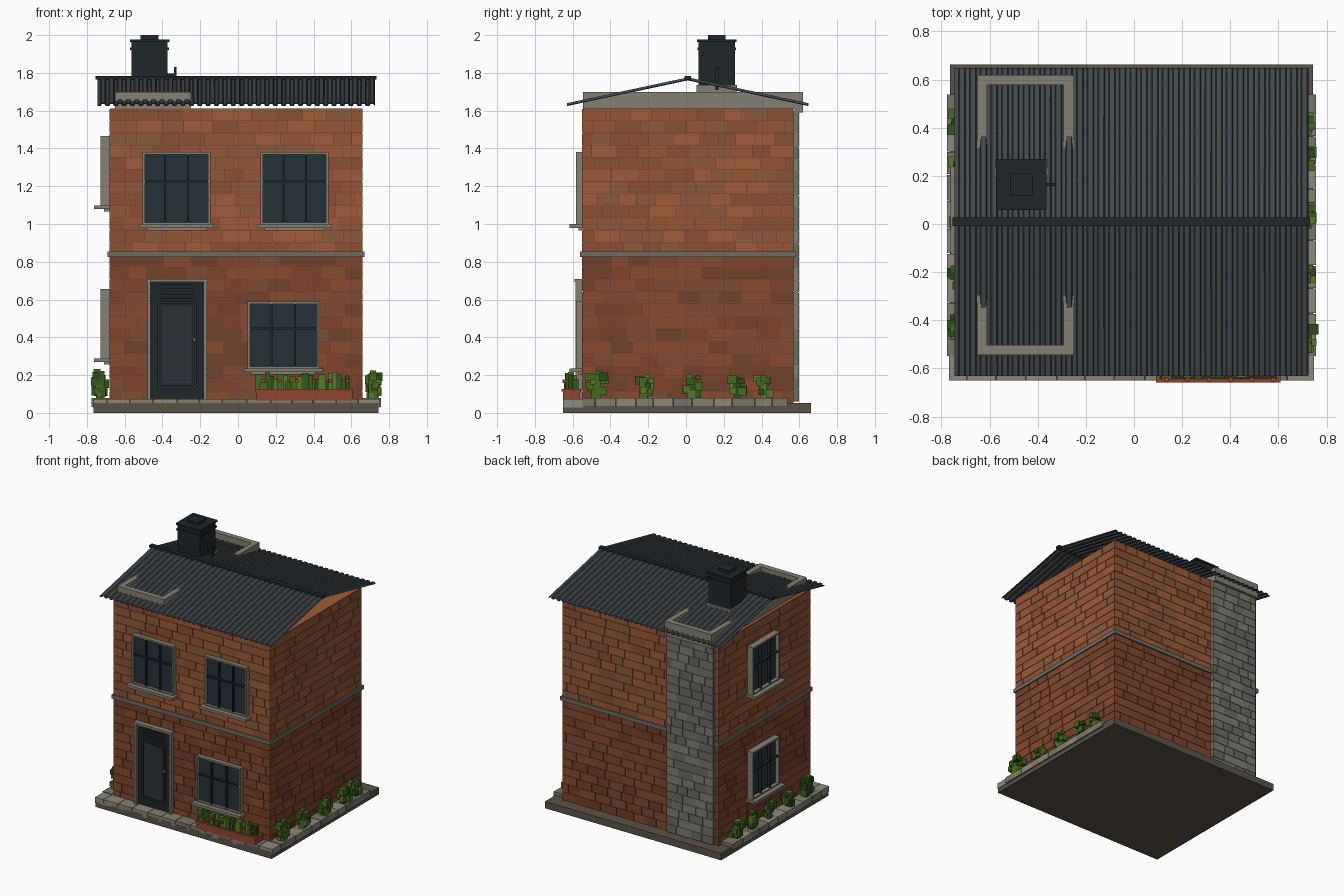
import bpy, bmesh, random
from mathutils import Vector

if "Cube" in bpy.data.objects:
    bpy.data.objects.remove(bpy.data.objects["Cube"])
random.seed(4)
R = random.uniform


def mat(name, hexcol):
    m = bpy.data.materials.new(name)
    c = [int(hexcol[i:i + 2], 16) / 255 for i in (0, 2, 4)]
    m.diffuse_color = [((v + 0.055) / 1.055) ** 2.4 for v in c] + [1]
    m.use_nodes = True
    m.node_tree.nodes["Principled BSDF"].inputs["Base Color"].default_value = m.diffuse_color
    return m


def shades(name, cols):
    return [mat(f"{name}_{i}", c) for i, c in enumerate(cols.split())]


LOW = shades("lower_brick", "74402b 7e442b 884a2e 804a33")
UP = shades("upper_brick", "8c5033 965636 a05c3a 8e5a3c")
STONE = shades("stone", "84806f 8d897b 77746a")
GREY = shades("grey_block", "73746c 7d7e76 696b64")
LEAF = shades("leaf", "35591c 446b1e 567a26 2b4a18")
MORTAR = [mat("mortar", "6b4433")]
TRIM = [mat("trim", "858073")]
BAND = [mat("band", "6f6d66")]
GLASS = [mat("glass", "25323a")]
DARK = [mat("dark_metal", "20262a")]
DOOR = [mat("door_paint", "2b3236")]
ROOF = [mat("roof_sheet", "43494d")]
SLAB = [mat("slab", "5a5246")]
POT = [mat("planter", "91452f")]
SOIL = [mat("soil", "3a2a1e")]
RED = [mat("flower", "b03a26")]


def boxes(name, items, mats):
    """One object from boxes (x0,x1,y0,y1,z0,z1); shades picked at random."""
    bm = bmesh.new()
    for x0, x1, y0, y1, z0, z1 in items:
        v = [bm.verts.new((x, y, z)) for x in (x0, x1) for y in (y0, y1) for z in (z0, z1)]
        k = random.randrange(len(mats))
        for f in ((0, 1, 3, 2), (4, 6, 7, 5), (0, 4, 5, 1), (2, 3, 7, 6), (0, 2, 6, 4), (1, 5, 7, 3)):
            bm.faces.new([v[i] for i in f]).material_index = k
    return finish(name, bm, mats)


def finish(name, bm, mats):
    bmesh.ops.recalc_face_normals(bm, faces=bm.faces)
    me = bpy.data.meshes.new(name)
    bm.to_mesh(me)
    bm.free()
    for m in mats:
        me.materials.append(m)
    ob = bpy.data.objects.new(name, me)
    bpy.context.collection.objects.link(ob)
    return ob


# Wall planes
X0, X1, Y0, Y1, TOP = -0.68, 0.66, -0.55, 0.57, 1.61


def on(side, u0, u1, d0, d1, z0, z1):
    """Box on a wall: u along it, d outwards from it."""
    return {"front": (u0, u1, Y0 - d1, Y0 - d0, z0, z1),
            "back": (u0, u1, Y1 + d0, Y1 + d1, z0, z1),
            "left": (X0 - d1, X0 - d0, u0, u1, z0, z1),
            "right": (X1 + d0, X1 + d1, u0, u1, z0, z1)}[side]


def courses(side, u0, u1, z0, z1, rows, d0, d1, a, b):
    """Running courses of bricks with uneven lengths."""
    out, h, g = [], (z1 - z0) / rows, 0.0015
    for r in range(rows):
        u = u0
        w = R(a * 0.5, b)
        while u < u1:
            e = u + w if u1 - u - w > 0.03 else u1
            out.append(on(side, u + g, e - g, d0, d1, z0 + r * h + g, z0 + r * h + h - g))
            u, w = e, R(a, b)
    return out


# Body and brickwork
boxes("wall_core", [(X0 + .004, X1 - .004, Y0 + .004, Y1 - .004, 0.05, TOP)], MORTAR)
boxes("wall_top", [(X0 + .004, X1 - .004, Y0 + .004, Y1 - .004, TOP - .001, TOP + .001)], UP[2:3])
for s, a, b in (("front", X0, X1), ("back", X0, X1), ("left", Y0, Y1), ("right", Y0, Y1)):
    boxes(s + "_lower_bricks", courses(s, a, b, 0.05, 0.84, 12, -0.01, 0, .09, .16), LOW)
    boxes(s + "_upper_bricks", courses(s, a, b, 0.84, TOP, 12, -0.01, 0, .09, .16), UP)
boxes("belt_course", [(X0 - .01, X1 + .01, Y0 - .01, Y1 + .012, .825, .855)], BAND)

# Ground slab and paving stones
boxes("ground_slab", [(-.765, .743, -.65, .662, 0, .053)], SLAB)
boxes("front_paving", courses("front", -.77, .75, .028, .076, 1, -.005, .1, .1, .13), STONE)
for s in ("left", "right"):
    boxes(s + "_paving", courses(s, -.55, .54, .03, .08, 1, -.005, .096, .09, .12), STONE)

# Stone stack on the back wall
boxes("back_stack", courses("back", -.65, -.25, .06, 1.6, 24, -.01, .028, .08, .13), GREY)
boxes("back_stack_core", [on("back", -.645, -.255, -.01, .024, .06, 1.6)], BAND)


def ring(u0, u1, z0, z1, t, side, d0, d1):
    """Picture frame of four bars on a wall."""
    return [on(side, u0, u0 + t, d0, d1, z0, z1), on(side, u1 - t, u1, d0, d1, z0, z1),
            on(side, u0 + t, u1 - t, d0, d1, z0, z0 + t), on(side, u0 + t, u1 - t, d0, d1, z1 - t, z1)]


def window(name, side, u0, u1, z0, z1, d):
    boxes(name + "_frame", ring(u0, u1, z0, z1, .013, side, -.005, d), TRIM)
    boxes(name + "_sill", [on(side, u0 - .018, u1 + .018, 0, d + .035, z0 - .016, z0 + .004),
                           on(side, u0 + .02, u1 - .02, 0, d * .6, z0 - .03, z0 - .016)], TRIM)
    boxes(name + "_glass", [on(side, u0 + .01, u1 - .01, 0, d * .4, z0 + .01, z1 - .01)], GLASS)
    w, zm = u1 - u0, z0 + (z1 - z0) * .6
    bars = [on(side, u0 + w * k / 3 - .005, u0 + w * k / 3 + .005, .005, d * .95, z0 + .01, z1 - .01) for k in (1, 2)]
    bars.append(on(side, u0 + .008, u1 - .008, .005, d * .9, zm - .005, zm + .005))
    boxes(name + "_bars", bars, DARK)


window("front_upper_left_window", "front", -.505, -.145, .995, 1.38, .033)
window("front_upper_right_window", "front", .12, .48, .995, 1.38, .033)
window("front_lower_window", "front", .05, .43, .232, .59, .033)
window("left_lower_window", "left", -.11, .22, .285, .655, .048)
window("left_upper_window", "left", -.11, .22, 1.095, 1.465, .048)

# Front door with louvres and knob
F = "front"
boxes("door_frame", [on(F, -.48, -.462, 0, .035, .07, .71), on(F, -.183, -.165, 0, .035, .07, .71),
                     on(F, -.485, -.16, 0, .04, .692, .71)], TRIM)
boxes("door_leaf", [on(F, -.462, -.183, 0, .014, .07, .692)], DARK)
boxes("door_panel", ring(-.425, -.22, .13, .59, .012, F, .01, .022) +
      [on(F, -.40, -.245, .01, .02, .155, .565)], DOOR)
boxes("door_louvres", [on(F, -.41, -.235, .01, .026, .605 + i * .022, .614 + i * .022) for i in range(4)], DOOR)
boxes("door_knob", [on(F, -.238, -.222, .01, .034, .38, .396)], TRIM)

# Corrugated roof: trapezoid profile swept down each slope
RX0, RX1, N, AMP = -.745, .722, 33, .011
step = (RX1 - RX0) / N
prof = []
for i in range(N):
    for f, h in ((0, 0), (.4, 0), (.5, AMP), (.9, AMP)):
        prof.append((RX0 + (i + f) * step, h))
prof.append((RX1, 0))
for name, ey in (("front", -.63), ("back", .647)):
    bm = bmesh.new()
    top = [bm.verts.new((x, .01, 1.763 + h)) for x, h in prof]
    bot = [bm.verts.new((x, ey, 1.627 + h)) for x, h in prof]
    for i in range(len(prof) - 1):
        bm.faces.new((top[i], top[i + 1], bot[i + 1], bot[i]))
    ob = finish(name + "_roof_sheet", bm, ROOF)
    sol = ob.modifiers.new("thickness", "SOLIDIFY")
    sol.thickness, sol.offset = .005, 0
boxes("ridge_cap", [(-.755, .732, -.008, .026, 1.764, 1.783)], DARK)

# Parapet frame poking through the roof
PX0, PX1, PY0, PY1, T = -.652, -.25, -.545, .62, .042
boxes("parapet", [(PX0, PX1, PY0, PY0 + T, 1.61, 1.7), (PX0, PX1, PY1 - T, PY1, 1.59, 1.7),
                  (PX0, PX0 + T, PY0 + T, PY1 - T, 1.61, 1.7),
                  (PX1 - T, PX1, PY0 + T, PY1 - T, 1.61, 1.7)], TRIM)

# Chimney, collar, bands, cap and pipe
cx, cy = -.468, .163


def sq(r, z0, z1):
    return (cx - r, cx + r, cy - r, cy + r, z0, z1)


boxes("chimney_shaft", [sq(.096, 1.68, 1.975)], DARK)
boxes("chimney_bands", [sq(.103, 1.922, 1.934), sq(.105, 1.963, 1.977)], DARK)
boxes("chimney_cap", [sq(.047, 1.97, 2.0)], DARK)
boxes("chimney_collar", [sq(.108, 1.66, 1.735)], TRIM)
boxes("chimney_pipe", [(-.38, -.326, .157, .171, 1.783, 1.797), (-.338, -.325, .157, .171, 1.71, 1.83)], DARK)

# Planter with leaves and flowers
px0, px1 = .095, .605
boxes("planter_box", [(px0, px1, -.652, -.562, .065, .118)], POT)
boxes("planter_rim", [(px0 - .003, px1 + .003, -.658, -.646, .112, .126), (px0 - .003, px1 + .003, -.566, -.555, .112, .126),
                      (px0 - .003, px0 + .01, -.65, -.56, .112, .126), (px1 - .01, px1 + .003, -.65, -.56, .112, .126)], POT)
boxes("planter_soil", [(px0 + .01, px1 - .01, -.646, -.566, .11, .122)], SOIL)
leaves, blooms = [], []
for i in range(22):
    x, y, z = .112 + i * .0222, R(-.63, -.585), R(.16, .225)
    w = R(.012, .022)
    leaves.append((x - w, x + w, y - w, y + w, .118, z))
    if i % 4 == 1:
        blooms.append((x - .009, x + .009, -.655, -.637, .158, .178))
boxes("planter_leaves", leaves, LEAF)
boxes("planter_flowers", blooms, RED)


def bush(name, x, y, h, r):
    parts = [(x - r * .5, x + r * .5, y - r * .5, y + r * .5, .07, .07 + h * .9)]
    for i in range(11):
        s = R(.013, .023)
        a, b, c = x + R(-.6, .6) * r, y + R(-1, 1) * r, .075 + s + R(0, h - 2 * s)
        parts.append((a - s, a + s, b - s, b + s, c - s, c + s))
    boxes(name, parts, LEAF)


# Bushes along both sides
for i, (y, h, r) in enumerate(((-.475, .15, .05), (-.225, .13, .042), (.035, .13, .042), (.27, .13, .038), (.41, .13, .036))):
    bush(f"right_bush_{i}", .715, y, h, r)
for i, (y, h, r) in enumerate(((-.42, .17, .045), (-.22, .13, .04), (.03, .13, .035), (.24, .14, .042), (.42, .13, .042))):
    bush(f"left_bush_{i}", -.73, y, h, r)
